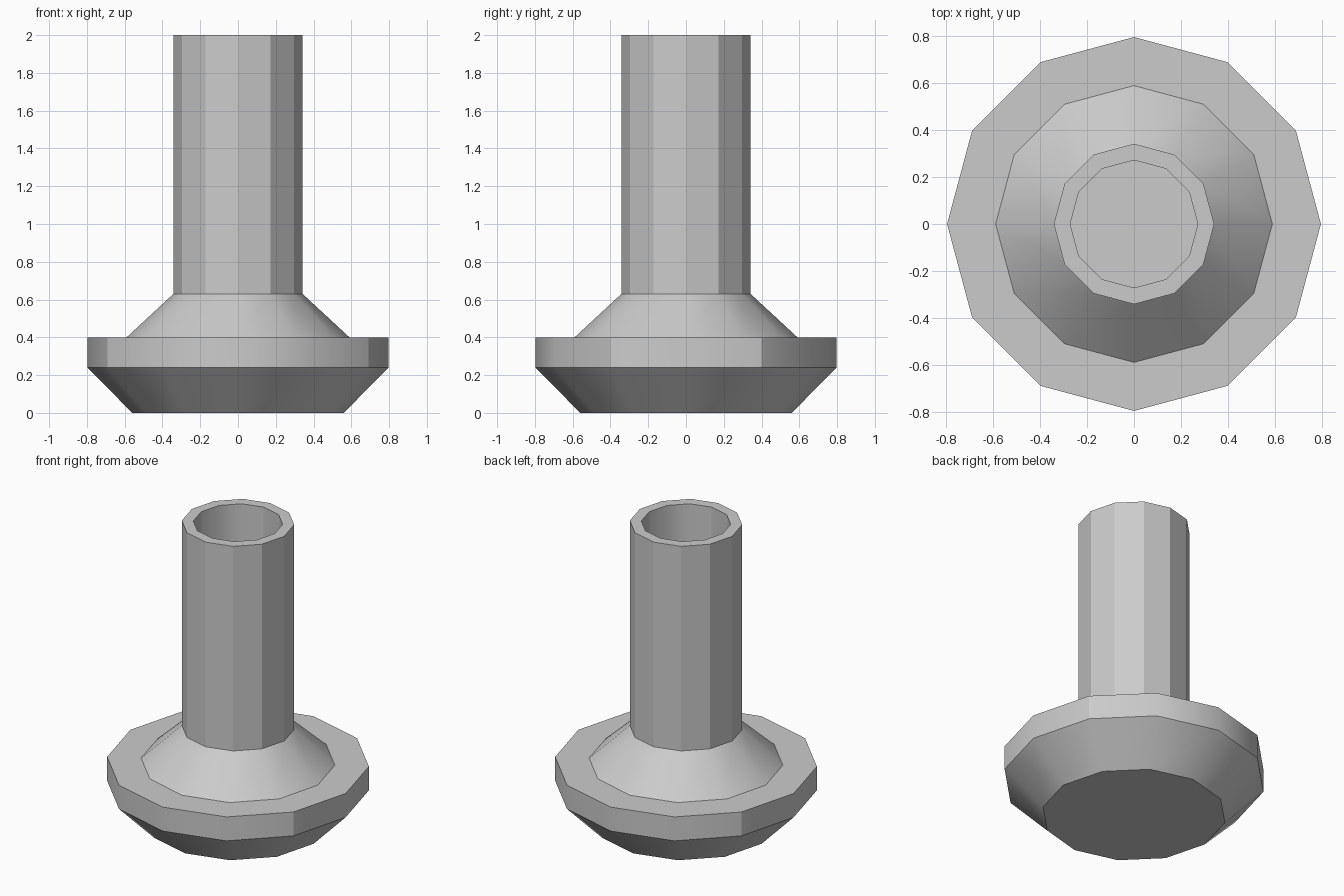
import bpy, bmesh
from math import cos, sin, tau, radians

cube = bpy.data.objects.get("Cube")
if cube:
    bpy.data.objects.remove(cube, do_unlink=True)

SIDES = 12

# Plain grey material
grey = bpy.data.materials.new("grey")
grey.use_nodes = True
colour = (0.6, 0.6, 0.6, 1)
grey.diffuse_color = colour
grey.node_tree.nodes["Principled BSDF"].inputs["Base Color"].default_value = colour


def lathe(name, profile):
    """Turn a (radius, height) profile about z and cap both ends."""
    bm = bmesh.new()
    rings = [[bm.verts.new((r * cos(tau * i / SIDES), r * sin(tau * i / SIDES), z))
              for i in range(SIDES)] for r, z in profile]
    for low, high in zip(rings, rings[1:]):
        for i in range(SIDES):
            j = (i + 1) % SIDES
            bm.faces.new((low[i], low[j], high[j], high[i]))
    bm.faces.new(rings[0][::-1])
    bm.faces.new(rings[-1])
    bmesh.ops.recalc_face_normals(bm, faces=bm.faces)
    mesh = bpy.data.meshes.new(name)
    bm.to_mesh(mesh)
    bm.free()
    obj = bpy.data.objects.new(name, mesh)
    bpy.context.collection.objects.link(obj)
    mesh.materials.append(grey)
    bpy.ops.object.select_all(action='DESELECT')
    obj.select_set(True)
    bpy.context.view_layer.objects.active = obj
    bpy.ops.object.shade_smooth_by_angle(angle=radians(30))
    return obj


# Bevelled foot, rim, conical shoulder, and hollow shaft with a floor
lathe("hollow_pedestal", [
    (0.56, 0), (0.797, 0.24), (0.797, 0.40), (0.59, 0.40),
    (0.342, 0.63), (0.342, 2.0), (0.272, 2.0), (0.272, 0.63),
])
